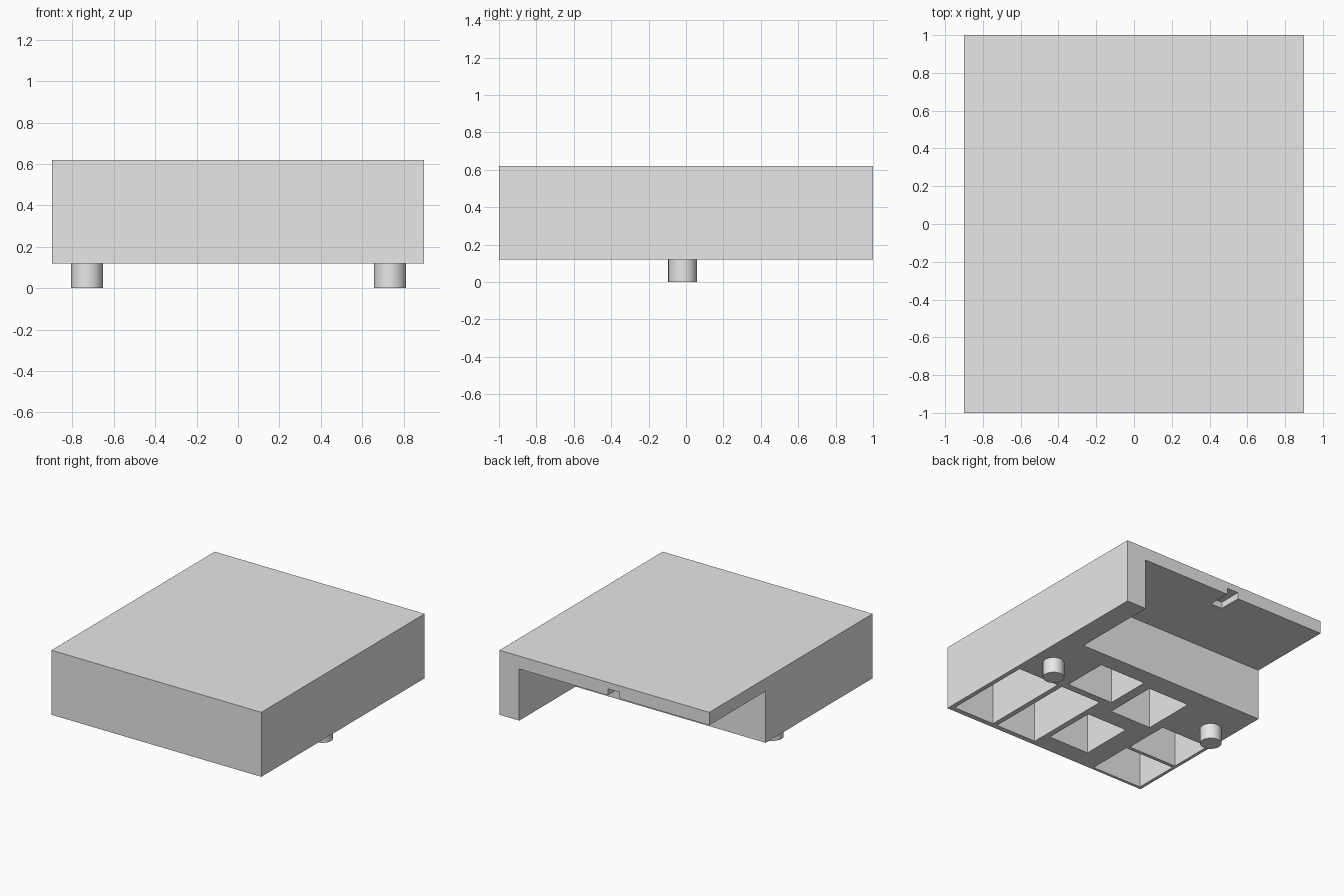
import bpy
import math

cube = bpy.data.objects.get("Cube")
if cube:
    bpy.data.objects.remove(cube, do_unlink=True)

grey = bpy.data.materials.new("plain_grey")
grey.use_nodes = True
grey.diffuse_color = (0.8, 0.8, 0.8, 1)
grey.node_tree.nodes["Principled BSDF"].inputs["Base Color"].default_value = (0.8, 0.8, 0.8, 1)

HALF_X, HALF_Y = 0.9, 1.0
BASE, TOP = 0.12, 0.62
CEILING = 0.52      # underside of the lid
MARGIN = 0.05       # how far cutters reach outside the body


def box(name, x, y, z):
    """Box between the given (low, high) limits on each axis."""
    centre = [(a + b) / 2 for a, b in (x, y, z)]
    bpy.ops.mesh.primitive_cube_add(size=1, location=centre)
    obj = bpy.context.object
    obj.name = name
    obj.scale = [b - a for a, b in (x, y, z)]
    bpy.ops.object.transform_apply(location=True, rotation=False, scale=True)
    obj.data.materials.append(grey)
    return obj


def cut(target, cutter):
    """Subtract the cutter from the target, then remove it."""
    cutter.hide_render = True
    mod = target.modifiers.new(cutter.name, "BOOLEAN")
    mod.operation = "DIFFERENCE"
    mod.solver = "EXACT"
    mod.object = cutter
    bpy.context.view_layer.objects.active = target
    bpy.ops.object.modifier_apply(modifier=mod.name)
    bpy.data.objects.remove(cutter, do_unlink=True)


# Main body
body = box("body", (-HALF_X, HALF_X), (-HALF_Y, HALF_Y), (BASE, TOP))

# Open corner under the lid at the back, leaving one side wall
cut(body, box("corner_cutter", (-HALF_X - MARGIN, 0.73), (0.31, HALF_Y + MARGIN),
              (BASE - MARGIN, CEILING)))

# Small slot in the underside of the lid
cut(body, box("slot_cutter", (-0.13, -0.03), (0.82, HALF_Y + MARGIN),
              (CEILING - MARGIN, CEILING + 0.05)))

# Pockets open at the underside: x limits, y limits
pockets = [
    ((0.51, 0.865), (-0.96, -0.24)),
    ((0.12, 0.47), (-0.96, -0.24)),
    ((-0.275, 0.075), (-0.845, -0.42)),
    ((0.055, 0.455), (-0.185, 0.178)),
    ((-0.383, -0.025), (-0.283, 0.14)),
    ((-0.875, -0.455), (-0.588, -0.225)),
    ((-0.875, -0.445), (-0.978, -0.615)),
]
for x, y in pockets:
    cut(body, box("pocket_cutter", x, y, (BASE - MARGIN, CEILING)))

# Round feet
for side, x in (("left", 0.735), ("right", -0.73)):
    bpy.ops.mesh.primitive_cylinder_add(vertices=48, radius=0.077, depth=BASE,
                                        location=(x, -0.018, BASE / 2))
    foot = bpy.context.object
    foot.name = side + "_foot"
    foot.data.materials.append(grey)
    bpy.ops.object.shade_smooth_by_angle(angle=math.radians(30))
